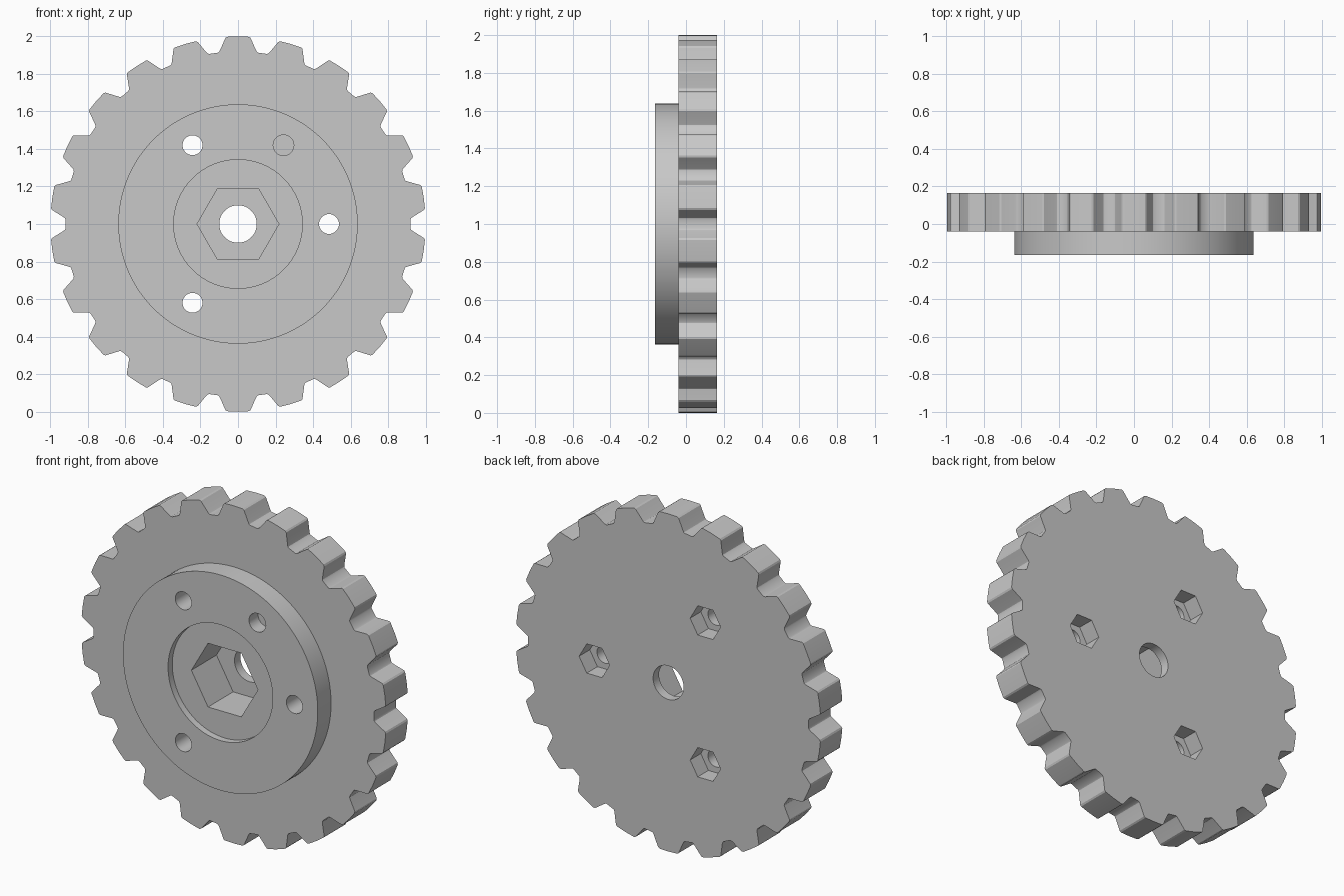
import bpy
import bmesh
from math import sin, cos, pi, radians
from mathutils import Vector

cube = bpy.data.objects.get("Cube")
if cube:
    bpy.data.objects.remove(cube, do_unlink=True)

grey = bpy.data.materials.new("plain grey")
grey.use_nodes = True
grey.diffuse_color = (0.58, 0.58, 0.58, 1)
grey.node_tree.nodes["Principled BSDF"].inputs["Base Color"].default_value = grey.diffuse_color

CENTRE_Z = 1.0
FRONT, STEP, BACK = -0.165, -0.04, 0.165
TEETH = 22
BOLT_RADIUS = 0.485


def prism(name, outline, y0, y1):
    """Extrude an (x, z) outline from y0 to y1."""
    bm = bmesh.new()
    face = bm.faces.new([bm.verts.new((x, y0, z + CENTRE_Z)) for x, z in outline])
    top = bmesh.ops.extrude_face_region(bm, geom=[face])["geom"]
    moved = [v for v in top if isinstance(v, bmesh.types.BMVert)]
    bmesh.ops.translate(bm, verts=moved, vec=Vector((0, y1 - y0, 0)))
    bmesh.ops.recalc_face_normals(bm, faces=bm.faces)
    mesh = bpy.data.meshes.new(name)
    bm.to_mesh(mesh)
    bm.free()
    mesh.materials.append(grey)
    obj = bpy.data.objects.new(name, mesh)
    bpy.context.collection.objects.link(obj)
    return obj


def ring(radius, sides, x=0, z=0):
    return [(x + radius * cos(2 * pi * i / sides), z + radius * sin(2 * pi * i / sides))
            for i in range(sides)]


def gear_outline():
    # half a tooth as (sideways, outward), from notch floor to tip
    half = [(-0.108, 0.913), (-0.101, 0.917), (-0.096, 0.926),
            (-0.071, 0.983), (-0.067, 0.992), (-0.058, 0.998)]
    tooth = half + [(0, 1.0)] + [(-t, r) for t, r in reversed(half)]
    points = []
    for i in range(TEETH):
        a = 2 * pi * i / TEETH
        points += [(t * cos(a) + r * sin(a), r * cos(a) - t * sin(a)) for t, r in tooth]
    return points


def combine(target, other, operation):
    mod = target.modifiers.new(operation.lower(), "BOOLEAN")
    mod.operation = operation
    mod.solver = "EXACT"
    mod.object = other
    bpy.context.view_layer.objects.active = target
    bpy.ops.object.modifier_apply(modifier=mod.name)
    bpy.data.objects.remove(other, do_unlink=True)


# Toothed disc with a raised round hub on the front
wheel = prism("toothed_wheel", gear_outline(), STEP, BACK)
combine(wheel, prism("hub", ring(0.638, 128), FRONT, 0.02), "UNION")

# Front recess, hexagonal pocket and centre bore
combine(wheel, prism("recess", ring(0.343, 96), FRONT - 0.1, FRONT + 0.04), "DIFFERENCE")
combine(wheel, prism("hex_pocket", ring(0.218, 6), FRONT - 0.1, 0.11), "DIFFERENCE")
combine(wheel, prism("bore", ring(0.1, 48), 0, BACK + 0.1), "DIFFERENCE")

# Three through holes with hexagonal nut pockets at the back
for angle in (0, 120, 240):
    x, z = BOLT_RADIUS * cos(radians(angle)), BOLT_RADIUS * sin(radians(angle))
    combine(wheel, prism("bolt_hole", ring(0.053, 32, x, z), FRONT - 0.1, BACK + 0.1), "DIFFERENCE")
    combine(wheel, prism("nut_pocket", ring(0.1, 6, x, z), BACK - 0.1, BACK + 0.1), "DIFFERENCE")

# Blind locating hole in the front
x, z = BOLT_RADIUS * cos(radians(60)), BOLT_RADIUS * sin(radians(60))
combine(wheel, prism("blind_hole", ring(0.055, 32, x, z), FRONT - 0.1, FRONT + 0.085), "DIFFERENCE")

# Smooth the round walls, keep the edges crisp
bpy.ops.object.select_all(action="DESELECT")
wheel.select_set(True)
bpy.context.view_layer.objects.active = wheel
bpy.ops.object.shade_smooth_by_angle(angle=radians(25))
